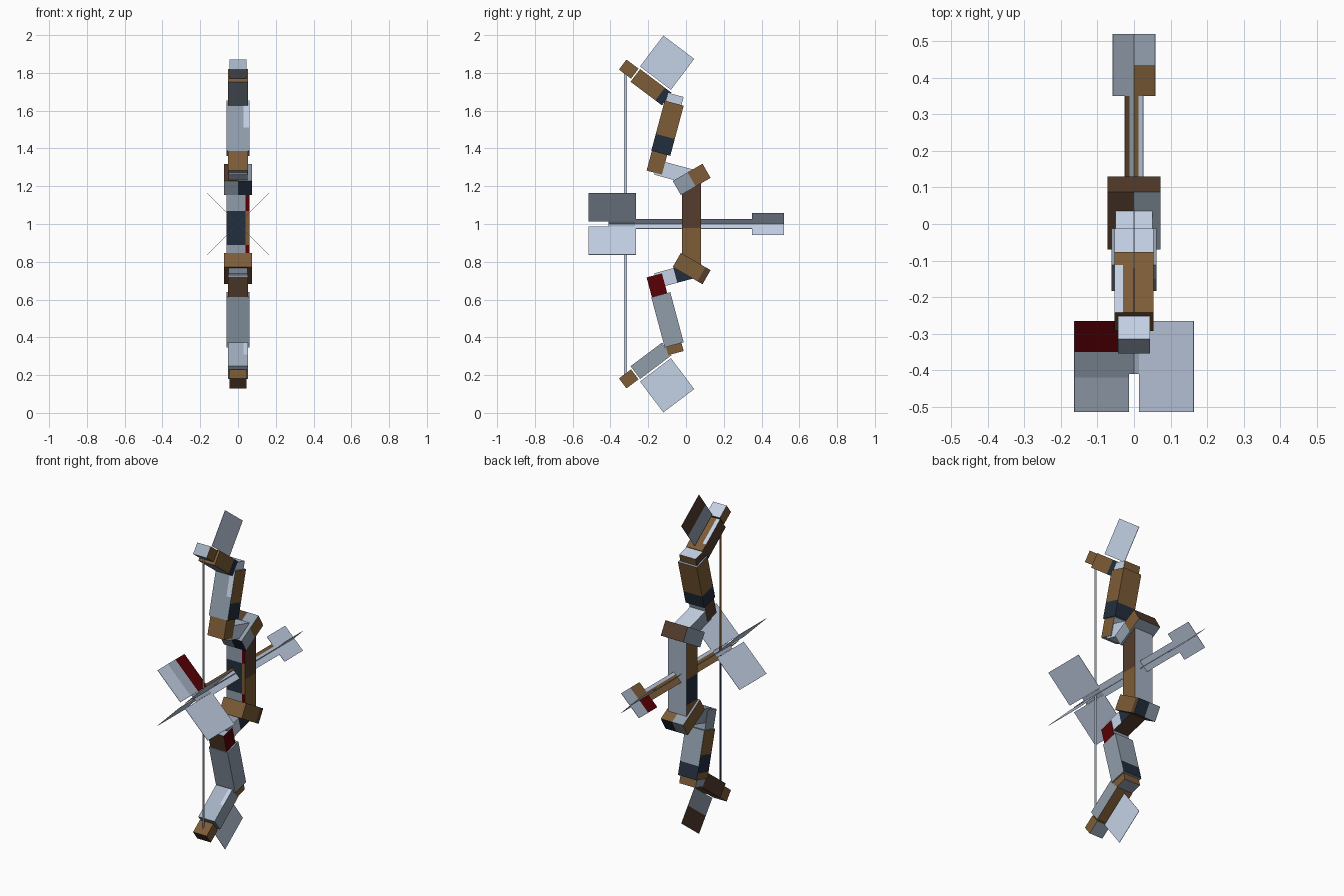
import bpy, bmesh
from math import radians
from mathutils import Matrix, Vector

cube = bpy.data.objects.get("Cube")
if cube:
    bpy.data.objects.remove(cube, do_unlink=True)

COLOURS = {
    "pale": (0.55, 0.64, 0.79), "mist": (0.37, 0.44, 0.54), "steel": (0.28, 0.34, 0.41),
    "brown": (0.205, 0.107, 0.038), "bark": (0.089, 0.047, 0.026),
    "navy": (0.016, 0.028, 0.048), "red": (0.098, 0.0, 0.0015),
}
NAMES = list(COLOURS)
MATS = []
for name, rgb in COLOURS.items():
    m = bpy.data.materials.new(name)
    m.use_nodes = True
    m.diffuse_color = (*rgb, 1)
    m.node_tree.nodes["Principled BSDF"].inputs["Base Color"].default_value = (*rgb, 1)
    MATS.append(m)

SIDES = {"right": (0, 1), "left": (0, -1), "back": (1, 1), "front": (1, -1),
         "top": (2, 1), "bottom": (2, -1)}


def facing(normal):
    """Name of the box side that a normal points to."""
    return max(SIDES, key=lambda s: normal[SIDES[s][0]] * SIDES[s][1])


def patch(side, colour, **spans):
    """Area of one side, limited by local x, y or z spans."""
    return side, colour, {"xyz".index(a): span for a, span in spans.items()}


def block(name, loc, size, rot=(0, 0, 0), base="steel", patches=(), **sides):
    """Box with one colour per side, and patches cut into its sides."""
    bm = bmesh.new()
    bmesh.ops.create_cube(bm, size=1, matrix=Matrix.Diagonal((*size, 1)))
    cuts = {(a, cut) for _, _, spans in patches for a, span in spans.items() for cut in span}
    for axis, cut in sorted(cuts):
        if abs(cut) < size[axis] / 2 - 0.001:
            co, no = Vector(), Vector()
            co[axis], no[axis] = cut, 1
            bmesh.ops.bisect_plane(bm, geom=bm.verts[:] + bm.edges[:] + bm.faces[:],
                                   dist=0.0001, plane_co=co, plane_no=no)
    bm.normal_update()
    for f in bm.faces:
        side = facing(f.normal)
        colour = sides.get(side, base)
        c = f.calc_center_median()
        for s, tint, spans in patches:
            if s == side and all(lo < c[a] < hi for a, (lo, hi) in spans.items()):
                colour = tint
        f.material_index = NAMES.index(colour)
    me = bpy.data.meshes.new(name)
    for m in MATS:
        me.materials.append(m)
    bm.to_mesh(me)
    bm.free()
    ob = bpy.data.objects.new(name, me)
    ob.location = loc
    ob.rotation_euler = [radians(a) for a in rot]
    bpy.context.collection.objects.link(ob)


# Grip
block("grip", (0, 0.03, 1), (0.12, 0.1, 0.48), right="brown", left="brown", back="mist",
      patches=[patch("right", "bark", z=(-0.02, 1)), patch("front", "navy", z=(-0.11, 0.07)),
               patch("front", "red", x=(0.04, 1)),
               patch("front", "brown", x=(0.04, 1), z=(-0.11, 0.07)),
               patch("left", "navy", z=(-0.15, 0))])

# Limb pieces: y, height above or below the middle, size, tilt
PIECES = {
    "clamp": (0.03, 0.236, (0.146, 0.182, 0.086), 30),
    "riser": (-0.066, 0.275, (0.1, 0.19, 0.08), -15),
    "knuckle": (-0.153, 0.328, (0.106, 0.084, 0.116), -15),
    "limb": (-0.098, 0.507, (0.122, 0.104, 0.275), -15),
    "limb_end": (-0.066, 0.635, (0.106, 0.084, 0.1), -15),
    "outer_limb": (-0.185, 0.724, (0.106, 0.208, 0.084), -37),
    "tip": (-0.303, 0.82, (0.088, 0.08, 0.066), -37),
    "blade": (-0.1, 0.854, (0.002, 0.205, 0.205), -37),
}
UPPER = {
    "clamp": dict(back="bark",
                  patches=[patch("right", "brown", y=(0, 1)), patch("top", "bark", x=(-1, 0)),
                           patch("front", "navy", x=(0, 1))]),
    "riser": dict(right="pale", top="pale", bottom="pale"),
    "knuckle": dict(right="brown", front="brown", left="bark", bottom="mist"),
    "limb": dict(right="brown", left="brown", back="brown",
                 patches=[patch("right", "navy", z=(-1, -0.045)),
                          patch("back", "navy", z=(-1, -0.06)),
                          patch("left", "navy", z=(-1, -0.06)),
                          patch("front", "pale", x=(0.03, 1), z=(-0.01, 1))]),
    "limb_end": dict(base="pale", back="brown", left="bark"),
    "outer_limb": dict(base="brown", bottom="steel", left="bark",
                       patches=[patch("right", "navy", y=(0.06, 1)),
                                patch("top", "pale", x=(-1, -0.03), y=(-1, 0.06))]),
    "tip": dict(base="brown", top="pale", front="mist", bottom="steel"),
    "blade": dict(base="pale", left="steel", patches=[patch("left", "bark", z=(0, 1))]),
}
LOWER = {
    "clamp": dict(base="brown", back="steel",
                  patches=[patch("back", "navy", x=(0, 1)), patch("top", "steel", x=(-1, 0)),
                           patch("right", "bark", y=(0.06, 1))]),
    "riser": dict(right="pale", bottom="bark", patches=[patch("right", "navy", y=(0.01, 1))]),
    "knuckle": dict(right="red", front="bark", top="mist"),
    "limb": dict(left="brown", patches=[patch("back", "navy", z=(-1, -0.06)),
                                        patch("left", "navy", z=(-0.1, 0))]),
    "limb_end": dict(right="brown", back="brown"),
    "outer_limb": dict(bottom="brown", left="bark", top="mist",
                       patches=[patch("top", "pale", x=(0.03, 1), y=(0, 1))]),
    "tip": dict(base="brown", front="bark", bottom="steel"),
    "blade": dict(base="pale", left="steel", patches=[patch("left", "bark", z=(-1, 0))]),
}
for label, sign, paint in (("upper", 1, UPPER), ("lower", -1, LOWER)):
    for part, (y, h, size, tilt) in PIECES.items():
        block(f"{label}_{part}", (0, y, 1 + sign * h), size, (sign * tilt, 0, 0), **paint[part])

# Bow string
block("string", (0, -0.32, 1), (0.002, 0.016, 1.62), base="pale", left="brown",
      patches=[patch("left", "navy", z=(-1, 0))])

# Arrow: two crossed sheets, each with shaft, nock, head and a pair of vanes
THIN = 0.002
SHEETS = {
    "rising": dict(roll=-45, shaft="brown", head="mist",
                   shaft_patches=[patch("top", "pale", x=(0.018, 1))],
                   head_patches=[patch("top", "brown", x=(0, 1), y=(-1, 0)),
                                 patch("top", "red", x=(-1, 0), y=(-1, 0))],
                   vane_patches=[]),
    "falling": dict(roll=45, shaft="pale", head="pale",
                    shaft_patches=[patch("top", "brown", x=(-1, -0.018))],
                    head_patches=[],
                    vane_patches=[patch("top", "red", y=(0.04, 1)),
                                  patch("top", "mist", y=(-0.03, 0.04))]),
}
for label, sheet in SHEETS.items():
    rot = (0, sheet["roll"], 0)
    across = Matrix.Rotation(radians(sheet["roll"]), 3, "Y") @ Vector((1, 0, 0))
    block(f"arrow_shaft_{label}", (0, 0.04, 1), (0.07, 0.62, THIN), rot, "pale",
          sheet["shaft_patches"], top=sheet["shaft"])
    block(f"arrow_nock_{label}", (0, -0.34, 1), (0.04, 0.14, THIN), rot, "mist")
    block(f"arrow_head_{label}", (0, 0.435, 1), (0.164, 0.17, THIN), rot, "pale",
          sheet["head_patches"], top=sheet["head"])
    for s, end in ((1, "left"), (-1, "right")):
        block(f"arrow_vane_{label}_{end}", Vector((0, -0.39, 1)) + across * s * 0.126,
              (0.21, 0.25, THIN), rot, "pale", sheet["vane_patches"] if s < 0 else ())
